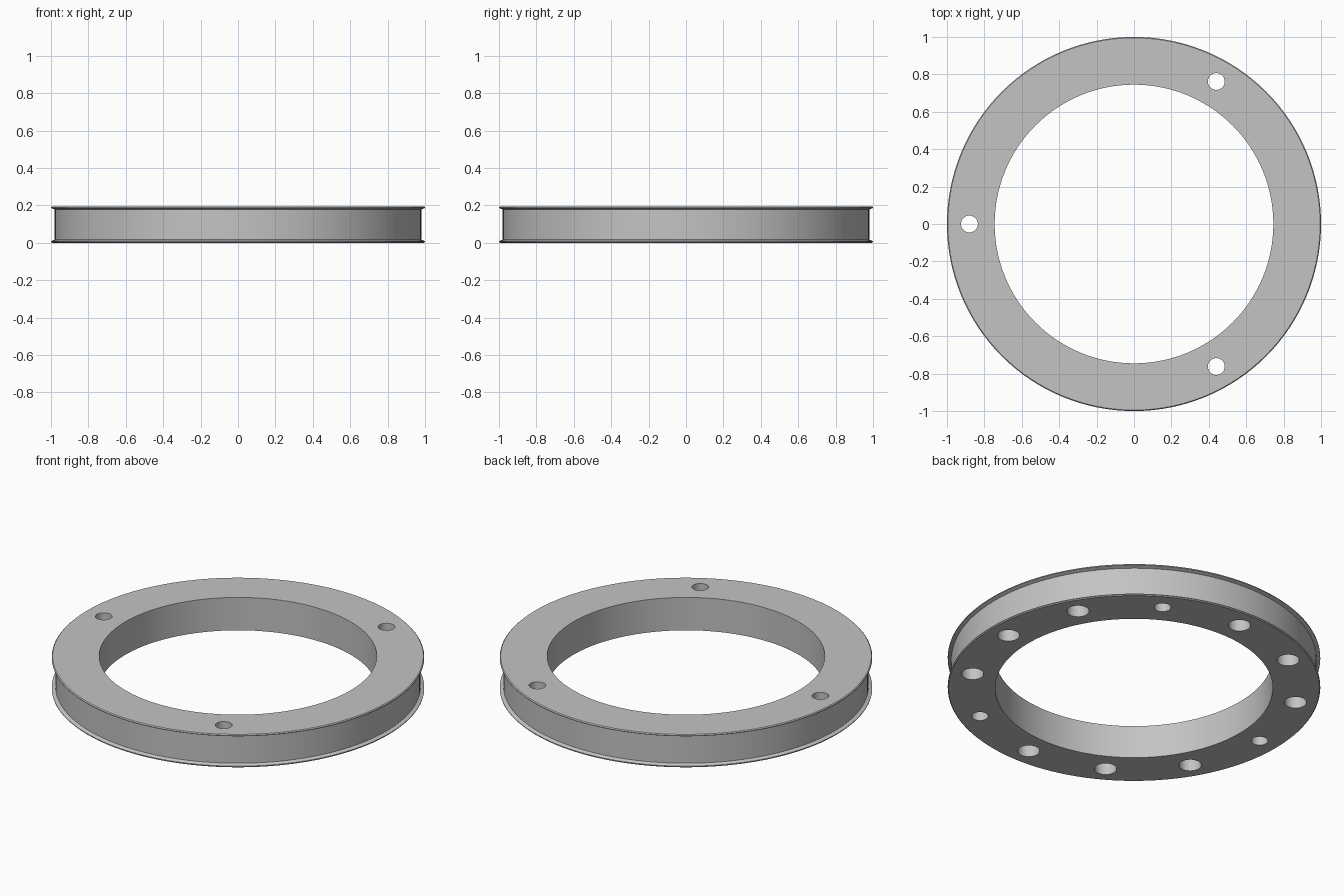
import bpy, bmesh, math
from mathutils import Matrix, Vector

if "Cube" in bpy.data.objects:
    bpy.data.objects.remove(bpy.data.objects["Cube"], do_unlink=True)

HEIGHT = 0.195
INNER, GROOVE, RIM = 0.745, 0.98, 1.0
HOLE_CIRCLE = 0.88
SEGMENTS = 128

grey = bpy.data.materials.new("plain grey")
grey.use_nodes = True
colour = (0.55, 0.55, 0.55, 1)
grey.diffuse_color = colour
grey.node_tree.nodes["Principled BSDF"].inputs["Base Color"].default_value = colour


def add_object(name, bm):
    bmesh.ops.recalc_face_normals(bm, faces=bm.faces)
    mesh = bpy.data.meshes.new(name)
    bm.to_mesh(mesh)
    bm.free()
    mesh.materials.append(grey)
    obj = bpy.data.objects.new(name, mesh)
    bpy.context.collection.objects.link(obj)
    return obj


# Ring body: half profile of one lip, mirrored in height, then lathed
lip = [(INNER, 0), (RIM - 0.005, 0), (RIM, 0.005), (RIM, 0.009), (GROOVE, 0.017)]
profile = lip + [(r, HEIGHT - z) for r, z in reversed(lip)]
bm = bmesh.new()
verts = [bm.verts.new((r, 0, z)) for r, z in profile]
edges = [bm.edges.new((a, b)) for a, b in zip(verts, verts[1:] + verts[:1])]
bmesh.ops.spin(bm, geom=verts + edges, cent=(0, 0, 0), axis=(0, 0, 1),
               angle=math.tau, steps=SEGMENTS, use_merge=True)
bmesh.ops.remove_doubles(bm, verts=bm.verts, dist=0.0001)
ring = add_object("grooved_ring", bm)

# Hole cutters: three narrow through holes, nine wide blind holes from below
bm = bmesh.new()
for i in range(12):
    through = i % 4 == 2
    radius = 0.045 if through else 0.06
    top = HEIGHT + 0.05 if through else 0.14
    bottom = -0.05
    centre = Matrix.Rotation(math.radians(30 * i), 4, "Z") @ Vector((HOLE_CIRCLE, 0, (top + bottom) / 2))
    bmesh.ops.create_cone(bm, cap_ends=True, segments=32, radius1=radius, radius2=radius,
                          depth=top - bottom, matrix=Matrix.Translation(centre))
cutter = add_object("hole_cutter", bm)
cutter.hide_render = True

# Cut the holes, then drop the cutter
cut = ring.modifiers.new("holes", "BOOLEAN")
cut.operation = "DIFFERENCE"
cut.solver = "EXACT"
cut.object = cutter
bpy.ops.object.select_all(action="DESELECT")
ring.select_set(True)
bpy.context.view_layer.objects.active = ring
bpy.ops.object.modifier_apply(modifier=cut.name)
bpy.data.objects.remove(cutter, do_unlink=True)
bpy.ops.object.shade_smooth_by_angle(angle=math.radians(30))
